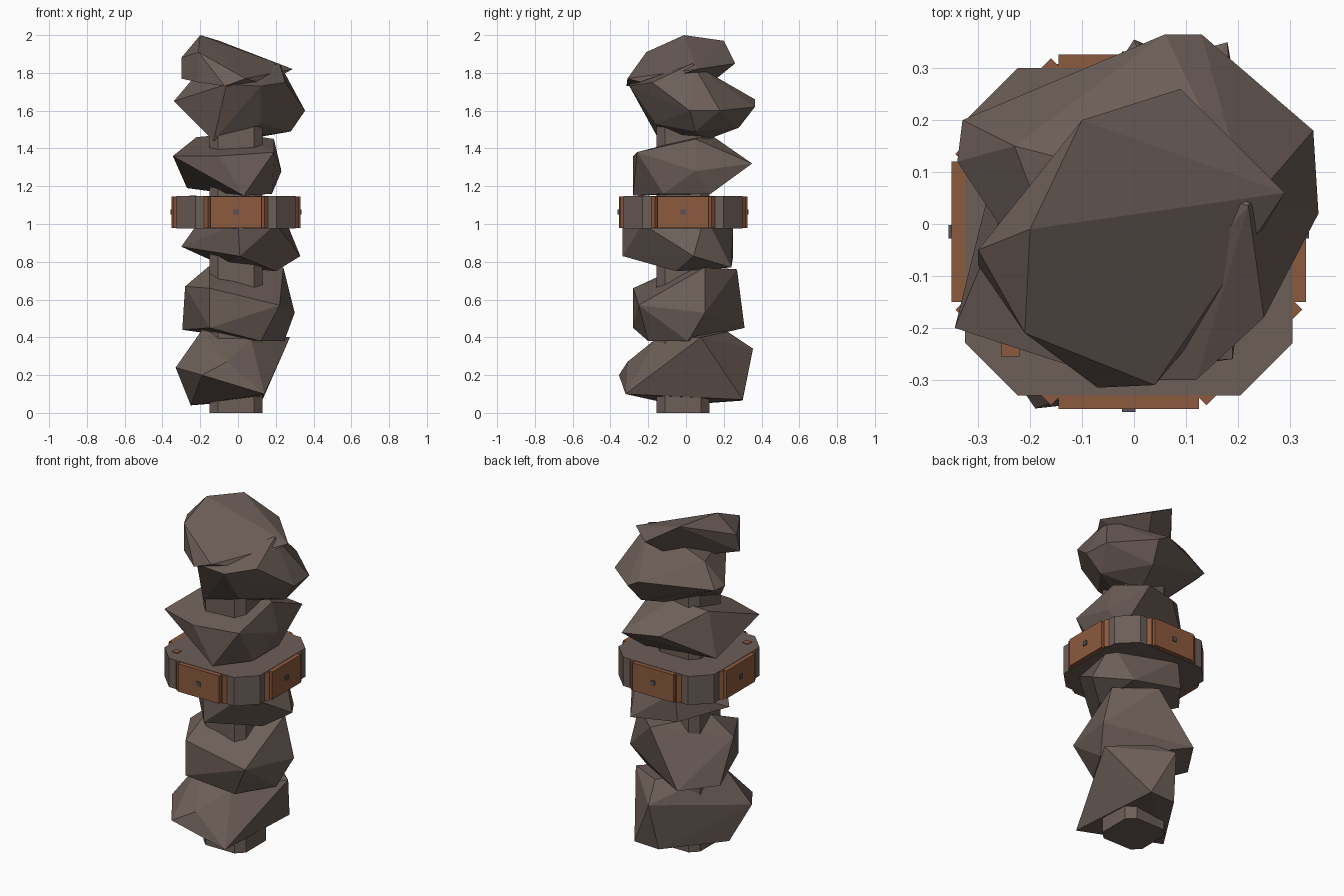
import bpy, bmesh, math
from mathutils import Matrix

if "Cube" in bpy.data.objects:
    bpy.data.objects.remove(bpy.data.objects["Cube"])

CX, CY = -0.01, -0.015      # axis of the post and band


def material(name, rgb):
    m = bpy.data.materials.new(name)
    m.diffuse_color = (*rgb, 1)
    m.use_nodes = True
    m.node_tree.nodes["Principled BSDF"].inputs["Base Color"].default_value = m.diffuse_color
    return m


STONE = material("stone", (0.15, 0.112, 0.097))
RUST = material("rusty brown", (0.262, 0.1, 0.047))
STEEL = material("dark steel", (0.09, 0.09, 0.1))


def finish(bm, name, mat):
    bmesh.ops.recalc_face_normals(bm, faces=bm.faces)
    mesh = bpy.data.meshes.new(name)
    bm.to_mesh(mesh)
    bm.free()
    mesh.materials.append(mat)
    ob = bpy.data.objects.new(name, mesh)
    bpy.context.collection.objects.link(ob)
    return ob


def rock(name, points):
    """Faceted boulder: convex hull of a few corner points."""
    bm = bmesh.new()
    for p in points:
        bm.verts.new(p)
    res = bmesh.ops.convex_hull(bm, input=bm.verts)
    loose = [g for g in res["geom_interior"] if isinstance(g, bmesh.types.BMVert)]
    bmesh.ops.delete(bm, geom=loose, context='VERTS')
    return finish(bm, name, STONE)


def chamfered_prism(name, half, z0, z1):
    """Square prism with cut corners."""
    c = half * 0.68
    pts = [(half, -c), (half, c), (c, half), (-c, half),
           (-half, c), (-half, -c), (-c, -half), (c, -half)]
    bm = bmesh.new()
    face = bm.faces.new([bm.verts.new((CX + x, CY + y, z0)) for x, y in pts])
    ext = bmesh.ops.extrude_face_region(bm, geom=[face])["geom"]
    for v in ext:
        if isinstance(v, bmesh.types.BMVert):
            v.co.z = z1
    return finish(bm, name, STONE)


def box(name, center, size, mat, side=0, twist=0):
    """Box placed on the front side, then turned to one of the four sides."""
    bm = bmesh.new()
    m = (Matrix.Translation((CX, CY, 0)) @ Matrix.Rotation(side * math.pi / 2, 4, 'Z')
         @ Matrix.Translation(center) @ Matrix.Rotation(twist, 4, 'Z')
         @ Matrix.Diagonal((*size, 1)))
    bmesh.ops.create_cube(bm, size=1, matrix=m)
    return finish(bm, name, mat)


# Core post and the stone band around it
chamfered_prism("core_post", 0.14, 0, 1.56)
chamfered_prism("stone_band", 0.315, 0.977, 1.148)

# Rusty clasps on all four sides of the band
for i, s in enumerate(("front", "right", "back", "left")):
    box(s + "_clasp_plate", (0, -0.325, 1.063), (0.27, 0.032, 0.166), RUST, i)
    for x, n in ((-0.15, "left"), (0.15, "right")):
        box(f"{s}_clasp_{n}_bar", (x, -0.314, 1.063), (0.028, 0.028, 0.166), RUST, i, math.pi / 4)
    box(s + "_bolt", (0, -0.335, 1.063), (0.026, 0.024, 0.026), STEEL, i)
box("rust_chip", (-0.228, -0.222, 1.149), (0.036, 0.036, 0.006), RUST)

# Stacked boulders, bottom to top
rock("boulder_bottom", [
    (-.19, -.10, .44), (-.33, -.15, .24), (-.25, -.05, .04), (-.19, -.355, .20),
    (-.06, -.31, .27), (.14, -.32, .10), (.275, .08, .40), (.13, .30, .07),
    (-.03, .30, .065), (0, .355, .34), (.05, .22, .43), (.07, -.16, .39)])
rock("boulder_second", [
    (-.15, -.02, .78), (-.28, -.05, .67), (-.295, .10, .44), (-.15, -.28, .66),
    (-.15, -.28, .45), (.22, -.25, .57), (.12, -.20, .38), (.30, .10, .53),
    (.24, .10, .77), (.05, .27, .76), (-.16, .31, .45), (.245, .01, .38)])
rock("boulder_third", [
    (-.30, .02, .88), (.01, -.335, .83), (0, -.335, 1.0), (.33, .04, .83),
    (-.12, .25, .83), (-.10, .25, 1.0), (.20, .24, .77), (-.08, -.05, .78),
    (.20, -.05, .75), (.24, .10, 1.05), (-.18, -.10, 1.05), (.20, -.23, 1.0)])
rock("boulder_fourth", [
    (-.345, -.20, 1.36), (-.27, .10, 1.19), (-.22, .10, 1.46), (.03, -.28, 1.15),
    (-.10, -.28, 1.36), (.19, -.26, 1.38), (.19, .05, 1.45), (.23, .05, 1.28),
    (.18, .35, 1.32), (.18, .13, 1.16), (.18, -.12, 1.16), (-.03, .29, 1.33),
    (0, .12, 1.48)])
rock("boulder_fifth", [
    (.345, .18, 1.60), (.355, .02, 1.60), (.06, .365, 1.66), (.13, .365, 1.62),
    (-.33, .20, 1.65), (-.34, .12, 1.65), (-.13, -.14, 1.44), (.12, -.16, 1.53),
    (.28, .05, 1.49), (.10, .28, 1.51), (.25, -.18, 1.75), (-.06, -.30, 1.74),
    (.12, -.30, 1.73), (.22, .035, 1.85), (-.23, .15, 1.78), (.05, .12, 1.45)])
rock("boulder_top", [
    (-.20, -.01, 2.0), (-.10, .20, 1.97), (.09, .26, 1.85), (.29, .06, 1.82),
    (.14, -.19, 1.74), (.04, -.31, 1.77), (-.21, -.21, 1.91), (-.30, -.05, 1.88),
    (-.30, -.08, 1.77), (-.21, -.21, 1.75), (-.07, -.315, 1.73), (0, .10, 1.72)])
